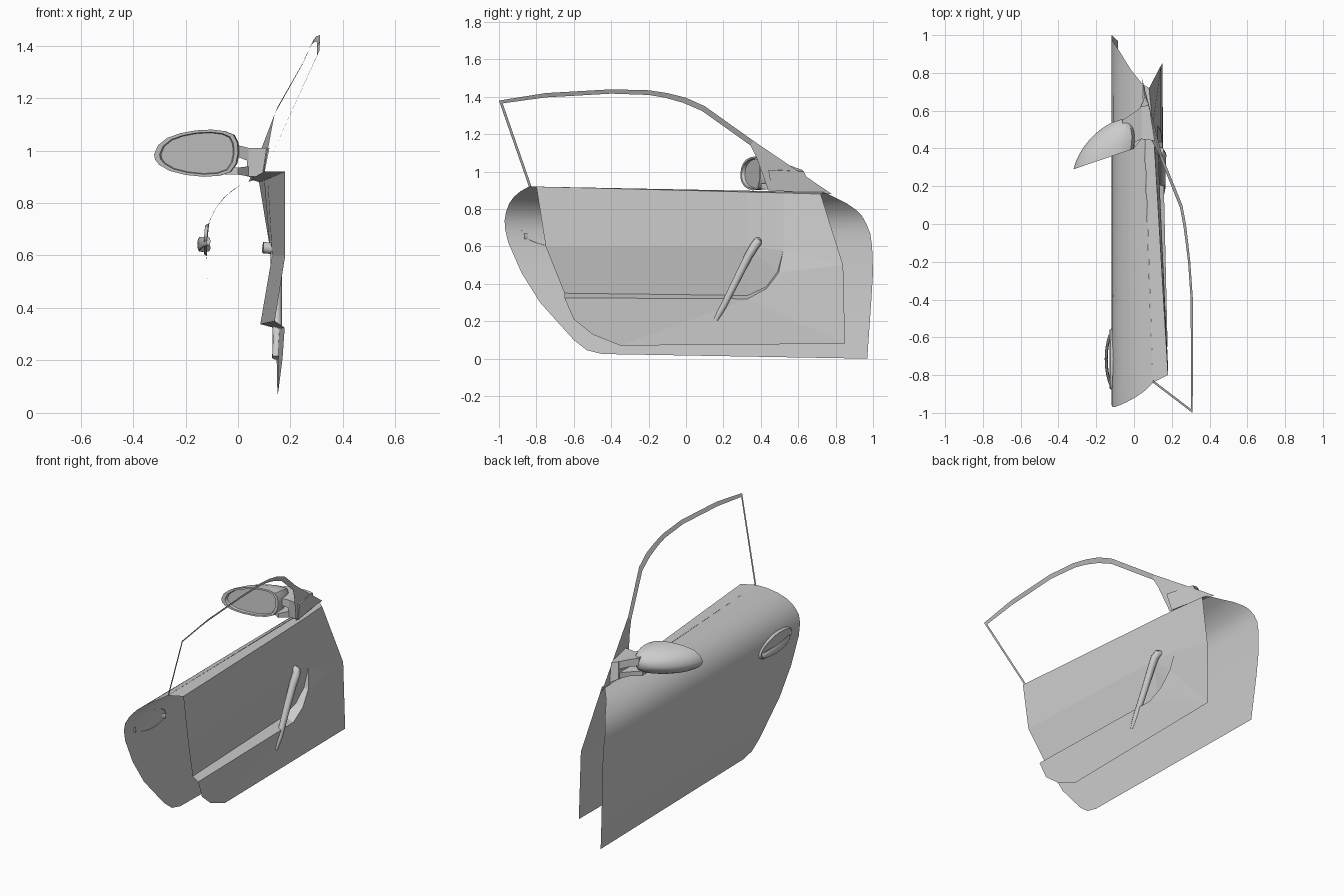
import bpy, bmesh
from math import sin, cos, pi, sqrt

if "Cube" in bpy.data.objects:
    bpy.data.objects.remove(bpy.data.objects["Cube"])


def make(name, verts, faces, smooth=None):
    me = bpy.data.meshes.new(name)
    me.from_pydata(verts, [], faces)
    bm = bmesh.new()
    bm.from_mesh(me)
    bmesh.ops.remove_doubles(bm, verts=bm.verts, dist=0.0005)
    bmesh.ops.recalc_face_normals(bm, faces=bm.faces)
    bm.to_mesh(me)
    bm.free()
    ob = bpy.data.objects.new(name, me)
    bpy.context.collection.objects.link(ob)
    if smooth:
        finish(ob, smooth)
    return ob


def finish(ob, angle):
    bpy.ops.object.select_all(action='DESELECT')
    ob.select_set(True)
    bpy.context.view_layer.objects.active = ob
    bpy.ops.object.shade_smooth_by_angle(angle=angle)


def loft(name, rings, closed=True, cap_start=False, cap_end=False, smooth=None):
    n = len(rings[0])
    verts = [v for r in rings for v in r]
    faces = []
    for i in range(len(rings) - 1):
        for j in range(n if closed else n - 1):
            k = (j + 1) % n
            faces.append((i * n + j, i * n + k, (i + 1) * n + k, (i + 1) * n + j))
    if cap_start:
        faces.append(tuple(range(n)))
    if cap_end:
        faces.append(tuple(range(len(verts) - n, len(verts))))
    return make(name, verts, faces, smooth)


def tube(name, points, radius):
    cu = bpy.data.curves.new(name, 'CURVE')
    cu.dimensions = '3D'
    cu.bevel_depth = 1.0
    cu.bevel_resolution = 3
    cu.use_fill_caps = True
    sp = cu.splines.new('POLY')
    sp.points.add(len(points) - 1)
    for p, co, r in zip(sp.points, points, radius):
        p.co = (*co, 1)
        p.radius = r
    ob = bpy.data.objects.new(name, cu)
    bpy.context.collection.objects.link(ob)
    bpy.ops.object.select_all(action='DESELECT')
    ob.select_set(True)
    bpy.context.view_layer.objects.active = ob
    bpy.ops.object.convert(target='MESH')
    finish(bpy.context.object, 0.7)


# outer skin: one cross-section x(z), swept between rear and front outlines
PROFILE = [(0, -.085), (.1, -.093), (.3, -.108), (.5, -.118), (.64, -.12), (.71, -.115),
           (.75, -.102), (.78, -.085), (.82, -.055), (.85, -.02), (.88, .03), (.9, .063), (.92, .1)]


def skin_x(z):
    for (z0, x0), (z1, x1) in zip(PROFILE, PROFILE[1:]):
        if z <= z1:
            return x0 + (x1 - x0) * (z - z0) / (z1 - z0)
    return PROFILE[-1][1]


rear = [(-.45, .025), (-.53, .045), (-.6, .1), (-.78, .3), (-.88, .46), (-.95, .62), (-.967, .69),
        (-.97, .74), (-.962, .785), (-.945, .83), (-.92, .865), (-.885, .895), (-.84, .92)]
front = [(.97, 0), (.972, .045), (.976, .1), (.99, .3), (1, .46), (.995, .6), (.985, .67),
         (.965, .72), (.94, .765), (.91, .795), (.86, .83), (.81, .855), (.74, .89)]
rows = []
for (ya, za), (yb, zb) in zip(rear, front):
    row = []
    for i in range(11):
        t = i / 10
        z = za + (zb - za) * t
        row.append((skin_x(z), ya + (yb - ya) * t, z))
    rows.append(row)
loft("outer_skin", rows, closed=False, smooth=0.8)

# inner trim panel with recessed pocket, ledge and lower section
V = dict(
    S0=(.1, -.84, .92), S1=(.047, .74, .89),
    T0=(.18, -.8, .92), Ta=(.113, .33, .891), Tb=(.1, .52, .886), T1=(.08, .72, .88),
    M0=(.18, -.75, .6), Ma=(.13, .33, .6), M1=(.125, .52, .58), F=(.143, .84, .5),
    L0=(.14, -.65, .35), L1=(.085, .33, .338), L2=(.1, .43, .385), L3=(.115, .49, .465),
    P0=(.178, -.65, .325), P1=(.155, .33, .32), P2=(.15, .43, .375), P3=(.142, .495, .46),
    B0=(.17, -.6, .21), B1=(.16, -.5, .13), B2=(.152, -.35, .07), B3=(.15, .85, .08))
keys = list(V)
panel = ["S0 S1 T1 Tb Ta T0", "T0 Ta Ma M0", "Ta Tb M1 Ma", "Tb T1 F M1",
         "M0 Ma L1 L0", "Ma L2 L1", "Ma L3 L2", "Ma M1 L3",
         "L0 L1 P1 P0", "L1 L2 P2 P1", "L2 L3 P3 P2", "L3 M1 P3",
         "P0 P1 B2 B1 B0", "P1 B3 B2", "P1 P2 B3", "P2 P3 B3", "P3 F B3", "P3 M1 F"]
make("inner_trim_panel", list(V.values()),
     [tuple(keys.index(k) for k in f.split()) for f in panel])

# window frame: rear post and roof arch as a thin band
outer = [(.1, -.84, .92), (.31, -1, 1.38), (.313, -.75, 1.42), (.312, -.4, 1.44), (.298, -.2, 1.435),
         (.287, -.1, 1.42), (.275, 0, 1.395), (.256, .1, 1.35), (.15, .36, 1.165)]
inner = [(.1, -.826, .92), (.302, -.98, 1.365), (.301, -.75, 1.397), (.3, -.4, 1.417), (.286, -.2, 1.41),
         (.275, -.11, 1.395), (.262, -.015, 1.368), (.244, .085, 1.325), (.14, .345, 1.14)]
loft("window_frame", [outer, inner], closed=False)

# triangular corner panel that carries the mirror
make("mirror_corner_panel",
     [outer[-1], inner[-1], (.128, .375, 1.08), (.095, .44, .9), (.04, .78, .88)],
     [(0, 1, 2, 3, 4)])

# mirror housing: teardrop outline domed forward, with recessed glass
OUT = [(-.32, .985), (-.305, 1.02), (-.27, 1.048), (-.22, 1.066), (-.16, 1.077), (-.1, 1.08),
       (-.05, 1.074), (-.018, 1.06), (-.003, 1.03), (0, .99), (-.008, .95), (-.03, .918),
       (-.07, .904), (-.13, .9), (-.2, .907), (-.26, .922), (-.3, .945), (-.316, .965)]
CX, CZ = -.13, .99


def mirror_ring(s, depth, shift=0):
    ring = []
    for x, z in OUT:
        px = CX + (x - CX) * s + shift
        ring.append((px, .29 + (px + .32) * .34 + depth, CZ + (z - CZ) * s))
    return ring


dome = [mirror_ring(.86, .015), mirror_ring(.89, 0), mirror_ring(1, 0)]
for t in (.2, .4, .6, .75, .87, .95, .99):
    dome.append(mirror_ring(sqrt(1 - t * t), .18 * t, .04 * t))
loft("mirror_housing", dome, cap_end=True, smooth=0.6)
loft("mirror_glass", [mirror_ring(.86, .015)], cap_start=True)


# mirror arm: two struts joining a foot on the corner panel
def section(x, y0, y1, z0, z1):
    return [(x, y0, z0), (x, y1, z0), (x, y1, z1), (x, y0, z1)]


loft("mirror_upper_strut", [section(-.06, .44, .55, .985, 1.035), section(0, .43, .59, .975, 1.02),
                            section(.04, .45, .62, .96, 1.01)], cap_start=True, cap_end=True, smooth=0.6)
loft("mirror_lower_strut", [section(-.06, .43, .52, .91, .94), section(0, .4, .56, .908, .935),
                            section(.04, .45, .62, .902, .94)], cap_start=True, cap_end=True, smooth=0.6)
loft("mirror_foot", [section(.035, .45, .62, .902, 1.01),
                     [(.098, .46, .9), (.06, .68, .895), (.078, .63, 1.0), (.12, .44, 1.01)]],
     cap_start=True, cap_end=True)


# outside door handle: oval surround and arched grip
def oval(sy, sz, x):
    return [(skin_x(.66 + sz * sin(a)) + x, -.715 + sy * cos(a), .66 + sz * sin(a) + .12 * sy * cos(a) * -1)
            for a in [2 * pi * i / 24 for i in range(24)]]


loft("handle_surround", [oval(.165, .06, .002), oval(.155, .052, -.01), oval(.135, .04, -.004)],
     cap_end=True, smooth=0.6)
grip = []
for i in range(13):
    u = i / 12
    y = -.865 + .3 * u
    x = -.113 - .034 * sin(pi * u) ** .6
    h = .016 + .01 * sin(pi * u)
    z = .655 - .025 * u
    grip.append([(x + .008 * cos(a), y, z + h * sin(a)) for a in [2 * pi * k / 10 for k in range(10)]])
loft("handle_grip", grip, cap_start=True, cap_end=True, smooth=0.7)

# inside pull handle: slanted rod hooked into the trim at the top
tube("inner_pull_handle",
     [(.145, .16, .21), (.15, .2, .28), (.147, .27, .42), (.147, .335, .55), (.148, .365, .6),
      (.14, .382, .622), (.12, .383, .628), (.095, .38, .63)],
     [.015, .018, .02, .022, .024, .024, .022, .022])
